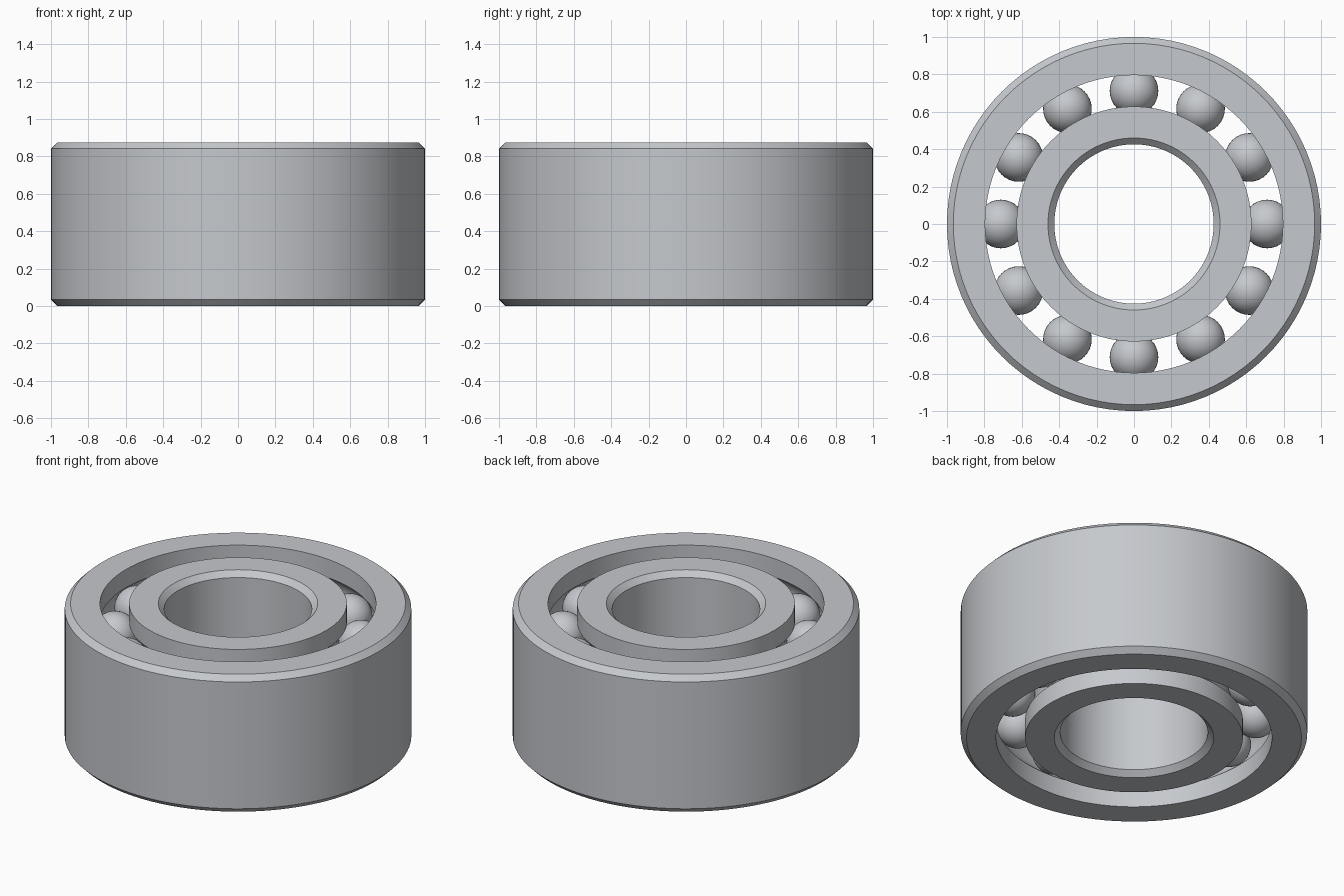
import bpy, bmesh, math
from mathutils import Vector

HEIGHT = 0.875
PITCH = 0.712            # radius of the ball circle
BALL = 0.13              # ball radius
ROWS = (HEIGHT * 0.25, HEIGHT * 0.75)
BALLS_PER_ROW = 12
SEGMENTS = 96
CHAMFER = 0.034

cube = bpy.data.objects.get("Cube")
if cube:
    bpy.data.objects.remove(cube, do_unlink=True)

steel = bpy.data.materials.new("brushed_steel")
steel.use_nodes = True
colour = (0.56, 0.58, 0.61, 1)
steel.diffuse_color = colour
steel.node_tree.nodes["Principled BSDF"].inputs["Base Color"].default_value = colour


def finish(name, bm):
    bmesh.ops.recalc_face_normals(bm, faces=bm.faces)
    mesh = bpy.data.meshes.new(name)
    bm.to_mesh(mesh)
    bm.free()
    mesh.materials.append(steel)
    obj = bpy.data.objects.new(name, mesh)
    bpy.context.collection.objects.link(obj)
    bpy.ops.object.select_all(action='DESELECT')
    obj.select_set(True)
    bpy.context.view_layer.objects.active = obj
    bpy.ops.object.shade_smooth_by_angle(angle=math.radians(25))
    return obj


def race_profile(plain, race):
    """Chamfered plain wall, then a race wall with one round groove per row."""
    out = 1 if plain > race else -1
    points = [(plain - out * CHAMFER, HEIGHT), (plain, HEIGHT - CHAMFER),
              (plain, CHAMFER), (plain - out * CHAMFER, 0), (race, 0)]
    groove = BALL + 0.002
    half = math.acos(abs(race - PITCH) / groove)
    for z in ROWS:
        for i in range(13):
            a = -half + 2 * half * i / 12
            points.append((PITCH + out * groove * math.cos(a), z + groove * math.sin(a)))
    points.append((race, HEIGHT))
    return points


def turned_ring(name, profile):
    bm = bmesh.new()
    loops = []
    for s in range(SEGMENTS):
        a = math.tau * s / SEGMENTS
        loops.append([bm.verts.new((r * math.cos(a), r * math.sin(a), z)) for r, z in profile])
    for s, loop in enumerate(loops):
        following = loops[(s + 1) % SEGMENTS]
        for i in range(len(profile)):
            j = (i + 1) % len(profile)
            bm.faces.new((loop[i], following[i], following[j], loop[j]))
    return finish(name, bm)


# Outer and inner rings with grooved raceways
turned_ring("outer_ring", race_profile(1.0, 0.796))
turned_ring("inner_ring", race_profile(0.426, 0.628))

# Two rows of balls sharing one mesh
bm = bmesh.new()
bmesh.ops.create_uvsphere(bm, u_segments=32, v_segments=20, radius=BALL)
first = finish("ball", bm)
for row, z in zip(("lower", "upper"), ROWS):
    for i in range(BALLS_PER_ROW):
        a = math.tau * i / BALLS_PER_ROW
        ball = first if row == "lower" and i == 0 else first.copy()
        if ball is not first:
            bpy.context.collection.objects.link(ball)
        ball.name = f"{row}_ball_{i + 1}"
        ball.location = Vector((PITCH * math.cos(a), PITCH * math.sin(a), z))
